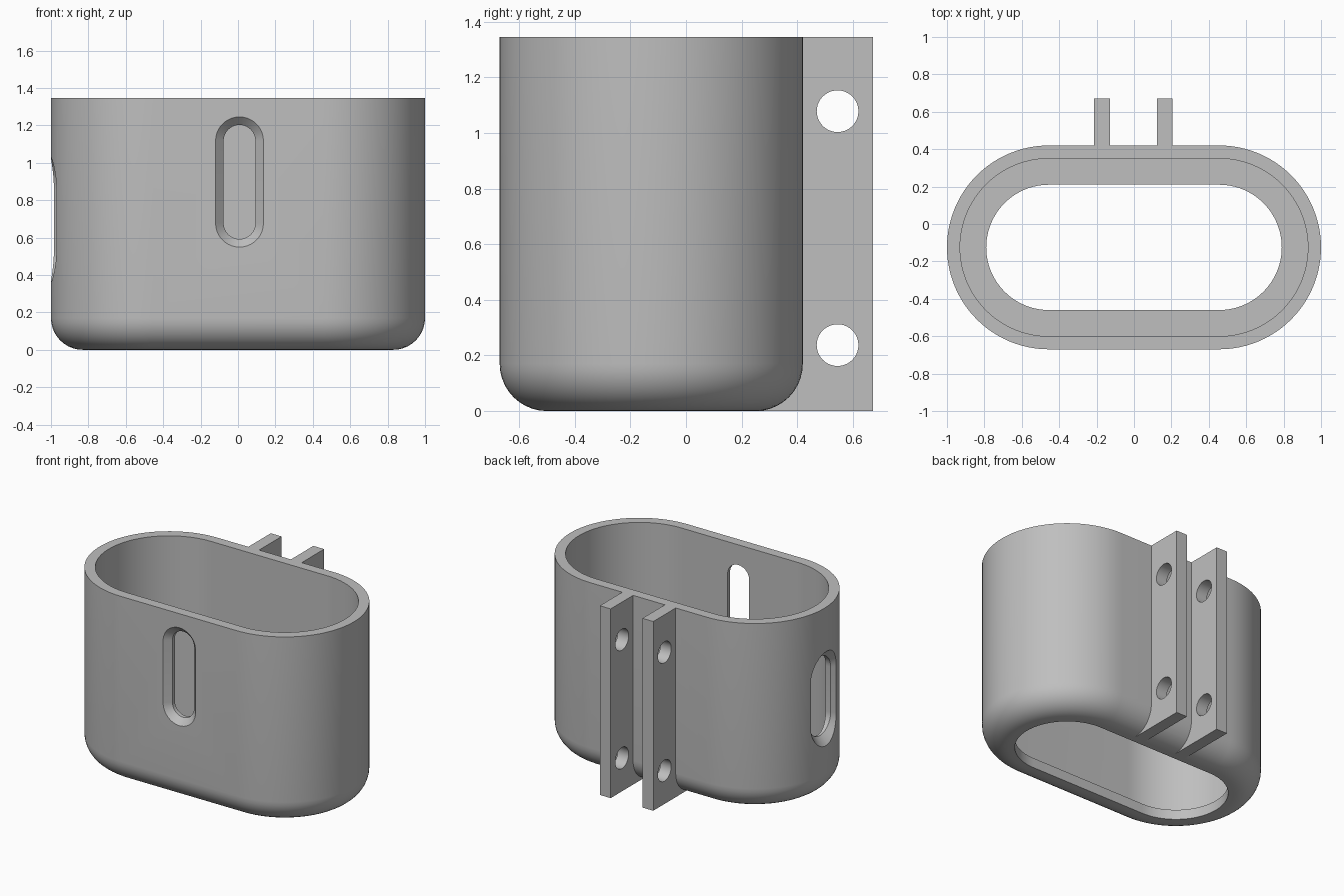
import bpy, bmesh
from math import sin, cos, pi, radians
from mathutils import Matrix, Vector

if "Cube" in bpy.data.objects:
    bpy.data.objects.remove(bpy.data.objects["Cube"])

HEIGHT = 1.345
MID_Y = -0.125      # centre line of the cup
HALF_STRAIGHT = 0.455
FLOOR = 0.07

grey = bpy.data.materials.new("plain_grey")
grey.use_nodes = True
colour = (0.52, 0.52, 0.52, 1)
grey.diffuse_color = colour
grey.node_tree.nodes["Principled BSDF"].inputs["Base Color"].default_value = colour


def slot_outline(half, radius, steps):
    """Rounded-end outline along x, counter-clockwise."""
    pts = []
    for side in (1, -1):
        for i in range(steps + 1):
            a = -pi / 2 + pi * i / steps
            pts.append((side * (half + radius * cos(a)), side * radius * sin(a)))
    return pts


def loft(name, layers, half, steps, ring=False, matrix=Matrix()):
    """Stack rounded outlines given as (radius, height) and skin them."""
    bm = bmesh.new()
    loops = [[bm.verts.new((x, y, z)) for x, y in slot_outline(half, r, steps)]
             for r, z in layers]
    pairs = list(zip(loops, loops[1:]))
    if ring:
        pairs.append((loops[-1], loops[0]))
    else:
        bm.faces.new(loops[0][::-1])
        bm.faces.new(loops[-1])
    for low, high in pairs:
        for i in range(len(low)):
            j = (i + 1) % len(low)
            bm.faces.new((low[i], low[j], high[j], high[i]))
    bm.transform(matrix)
    return finish(name, bm)


def finish(name, bm):
    bmesh.ops.recalc_face_normals(bm, faces=bm.faces)
    mesh = bpy.data.meshes.new(name)
    bm.to_mesh(mesh)
    bm.free()
    mesh.materials.append(grey)
    obj = bpy.data.objects.new(name, mesh)
    bpy.context.collection.objects.link(obj)
    return obj


def combine(target, other, operation):
    """Apply a boolean and discard the helper."""
    other.hide_render = True
    mod = target.modifiers.new("combine", 'BOOLEAN')
    mod.operation, mod.solver, mod.object = operation, 'EXACT', other
    bpy.ops.object.select_all(action='DESELECT')
    bpy.context.view_layer.objects.active = target
    target.select_set(True)
    bpy.ops.object.modifier_apply(modifier=mod.name)
    bpy.data.objects.remove(other)


def frame(origin, x_axis, y_axis, z_axis):
    m = Matrix((x_axis, y_axis, z_axis)).transposed().to_4x4()
    m.translation = Vector(origin)
    return m


# Cup wall with rounded base edge and an open floor
fillet = 0.17
layers = [(0.545 - fillet + fillet * sin(radians(a)), fillet - fillet * cos(radians(a)))
          for a in range(0, 91, 9)]
layers += [(0.545, HEIGHT), (0.475, HEIGHT), (0.475, FLOOR), (0.335, FLOOR), (0.335, 0)]
cup = loft("cup_holder", layers, HALF_STRAIGHT, 48, ring=True,
           matrix=Matrix.Translation((0, MID_Y, 0)))

# Front slot with a bevelled rim
rim = [(0.085, -0.2), (0.085, 0.027), (0.128, 0.07), (0.178, 0.12)]
front = frame((0.008, -0.6, 0.897), (0, 0, 1), (1, 0, 0), (0, -1, 0))
combine(cup, loft("front_slot_cutter", rim, 0.22, 20, matrix=front), 'DIFFERENCE')

# Larger slot in the right end
rim = [(0.12, -0.2), (0.12, 0.015), (0.205, 0.1)]
end = frame((-0.93, -0.155, 0.695), (0, 0, 1), (0, 1, 0), (-1, 0, 0))
combine(cup, loft("end_slot_cutter", rim, 0.16, 20, matrix=end), 'DIFFERENCE')

# Two drilled mounting flanges at the back, with feet running under the base edge
profile = [(0.25, 0), (0.672, 0), (0.672, HEIGHT), (0.37, HEIGHT), (0.37, 0.05), (0.25, 0.05)]
for name, x in (("right_flange", -0.213), ("left_flange", 0.122)):
    bm = bmesh.new()
    face = bm.faces.new([bm.verts.new((x, y, z)) for y, z in profile])
    new = bmesh.ops.extrude_face_region(bm, geom=[face])["geom"]
    bmesh.ops.translate(bm, vec=(0.085, 0, 0),
                        verts=[v for v in new if isinstance(v, bmesh.types.BMVert)])
    flange = finish(name, bm)
    for z in (0.237, 1.078):
        bm = bmesh.new()
        bmesh.ops.create_cone(bm, cap_ends=True, segments=40, radius1=0.075,
                              radius2=0.075, depth=0.3)
        bm.transform(Matrix.Translation((x, 0.545, z)) @ Matrix.Rotation(pi / 2, 4, 'Y'))
        combine(flange, finish("bolt_hole_cutter", bm), 'DIFFERENCE')
    combine(cup, flange, 'UNION')

# Smooth curves, crisp edges
bpy.ops.object.select_all(action='DESELECT')
cup.select_set(True)
bpy.context.view_layer.objects.active = cup
bpy.ops.object.shade_smooth_by_angle(angle=radians(30))
